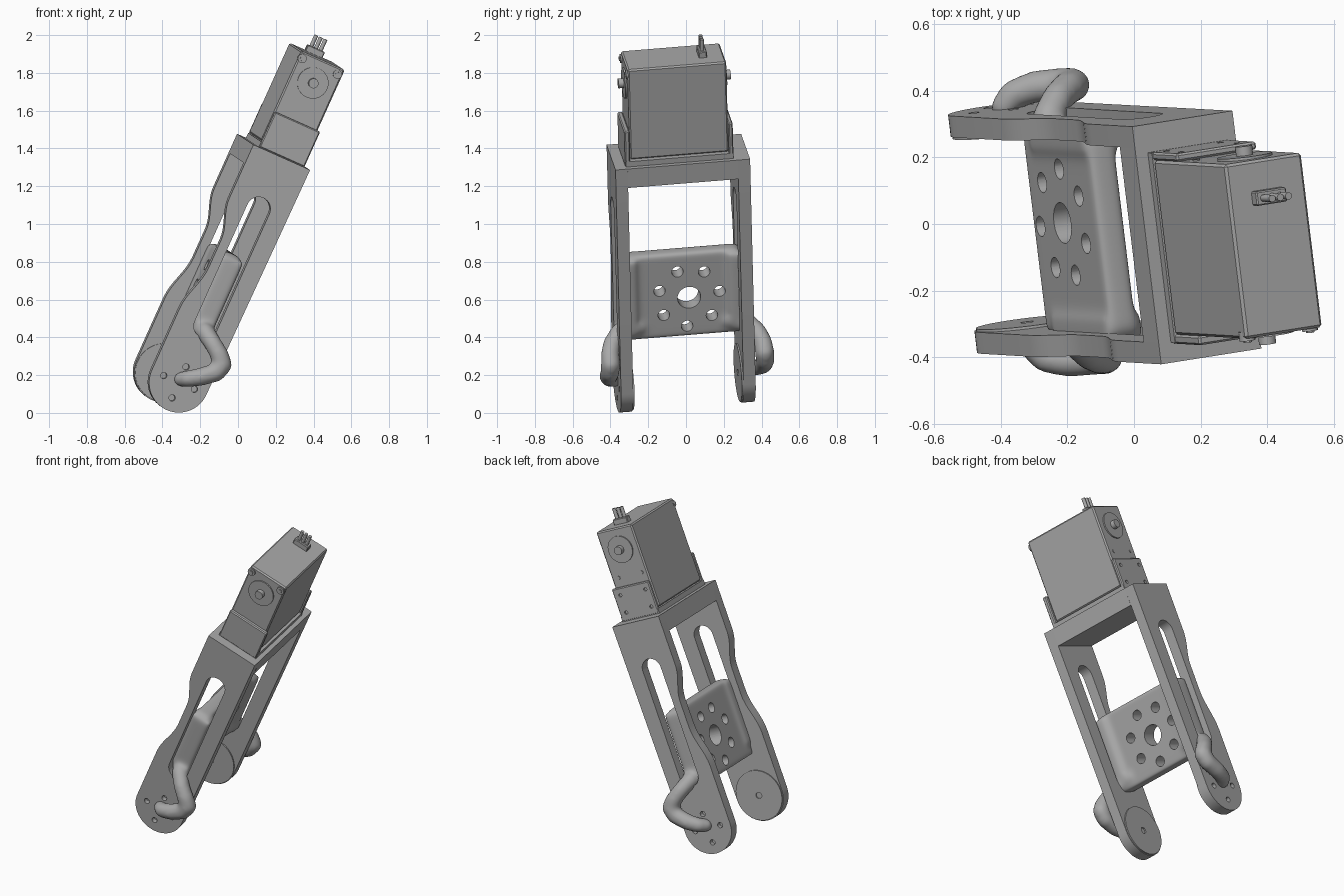
import bpy, bmesh, math
from mathutils import Matrix, Vector

cube = bpy.data.objects.get("Cube")
if cube:
    bpy.data.objects.remove(cube, do_unlink=True)

# Tilted frame: U across an arm, V through the arms, W along the limb
V = Vector((-0.12, 0.985, 0.08)).normalized()
W = Vector((0.41, -0.024, 0.91))
W = (W - V * W.dot(V)).normalized()
U = V.cross(W)
FRAME = Matrix((U, V, W)).transposed().to_4x4()
FRAME.translation = (-0.355, -0.01, 0.19)

grey = bpy.data.materials.new("metal grey")
grey.use_nodes = True
grey.diffuse_color = (0.4, 0.4, 0.4, 1)
grey.node_tree.nodes["Principled BSDF"].inputs["Base Color"].default_value = (0.4, 0.4, 0.4, 1)


def make(name, bm):
    bmesh.ops.recalc_face_normals(bm, faces=bm.faces)
    me = bpy.data.meshes.new(name)
    bm.to_mesh(me)
    bm.free()
    me.materials.append(grey)
    ob = bpy.data.objects.new(name, me)
    bpy.context.collection.objects.link(ob)
    ob.matrix_world = FRAME
    return ob


def add_box(bm, lo, hi, bevel=0):
    lo, hi = Vector(lo), Vector(hi)
    mat = Matrix.Translation((lo + hi) / 2) @ Matrix.Diagonal((*(hi - lo), 1))
    verts = bmesh.ops.create_cube(bm, size=1, matrix=mat)["verts"]
    if bevel:
        edges = list({e for v in verts for e in v.link_edges})
        bmesh.ops.bevel(bm, geom=edges, offset=bevel, segments=1, profile=0.5, affect='EDGES')


def add_rod(bm, a, b, r, sides=24, r_end=None):
    a, b = Vector(a), Vector(b)
    d = b - a
    mat = Matrix.Translation((a + b) / 2) @ d.to_track_quat('Z', 'Y').to_matrix().to_4x4()
    bmesh.ops.create_cone(bm, cap_ends=True, segments=sides, radius1=r, radius2=r_end or r,
                          depth=d.length, matrix=mat)


def add_ball(bm, p, r):
    bmesh.ops.create_uvsphere(bm, u_segments=20, v_segments=12, radius=r,
                              matrix=Matrix.Translation(p))


def add_prism(bm, outline, v0, v1):
    face = bm.faces.new([bm.verts.new((u, v0, w)) for u, w in outline])
    out = bmesh.ops.extrude_face_region(bm, geom=[face])["geom"]
    bmesh.ops.translate(bm, vec=(0, v1 - v0, 0),
                        verts=[g for g in out if isinstance(g, bmesh.types.BMVert)])


def arc(cu, cw, r, a0, a1, n):
    steps = [math.radians(a0 + (a1 - a0) * i / n) for i in range(n + 1)]
    return [(cu + r * math.cos(a), cw + r * math.sin(a)) for a in steps]


def blend(u0, w0, u1, w1, n=8):
    return [(u0 + (u1 - u0) * (1 - math.cos(math.pi * i / n)) / 2, w0 + (w1 - w0) * i / n)
            for i in range(n + 1)]


def bake(ob):
    dg = bpy.context.evaluated_depsgraph_get()
    ob.data = bpy.data.meshes.new_from_object(ob.evaluated_get(dg))
    ob.modifiers.clear()


def cut(ob, cutter_bm):
    cutter = make("cutter", cutter_bm)
    cutter.hide_render = True
    mod = ob.modifiers.new("cut", 'BOOLEAN')
    mod.operation, mod.solver, mod.object = 'DIFFERENCE', 'EXACT', cutter
    bake(ob)
    bpy.data.objects.remove(cutter, do_unlink=True)


parts = []
SIDES = (("front", -1), ("back", 1))

# Side arms: round foot, waisted edge, long slot, screw holes
R, TOP, EDGE = 0.16, 1.31, 0.172
outline = (arc(0, 0, R, 180, 360, 32) + [(EDGE, TOP), (-R, TOP)]
           + blend(-R, 1.0, -0.108, 0.78) + blend(-0.108, 0.62, -R, 0.36))
slot = arc(0.006, 1.01, 0.064, 0, 180, 16) + arc(0.006, 0.33, 0.064, 180, 360, 16)
for side, s in SIDES:
    bm = bmesh.new()
    add_prism(bm, outline, s * 0.295, s * 0.36)
    arm = make(side + "_arm", bm)
    bm = bmesh.new()
    add_prism(bm, slot, s * 0.2, s * 0.5)
    for i in range(4):
        a = i * math.pi / 2
        u, w = 0.09 * math.cos(a), 0.09 * math.sin(a)
        add_rod(bm, (u, s * 0.33, w), (u, s * 0.4, w), 0.017, 16)
    cut(arm, bm)
    parts.append(arm)

    # Pivot pad on the inner face of the foot
    bm = bmesh.new()
    add_rod(bm, (0, s * 0.287, 0), (0, s * 0.3, 0), 0.155, 48)
    pad = make(side + "_pivot_pad", bm)
    bm = bmesh.new()
    add_rod(bm, (0, s * 0.25, 0), (0, s * 0.297, 0), 0.02, 16)
    cut(pad, bm)
    parts.append(pad)

# Bridge joining the arms
bm = bmesh.new()
add_box(bm, (-R, -0.295, 1.2), (EDGE, 0.295, TOP))
parts.append(make("top_bridge", bm))

# Organic web with hooked rods, fused by remeshing
bm = bmesh.new()
add_box(bm, (-0.056, -0.3, 0.25), (0.036, 0.3, 0.735))
# Hook points: across, out, along, radius
hook = [(0.0, 0.24, 0.32, 0.056), (0.005, 0.29, 0.305, 0.056), (0.02, 0.34, 0.3, 0.05),
        (0.075, 0.39, 0.262, 0.048), (0.13, 0.41, 0.22, 0.05), (0.165, 0.412, 0.18, 0.052),
        (0.15, 0.415, 0.13, 0.051), (0.085, 0.415, 0.075, 0.049), (0.03, 0.4, 0.038, 0.045),
        (0.003, 0.365, 0.02, 0.042)]
for side, s in SIDES:
    # Filler in the slot, flaring onto the arm
    v0, v1 = sorted((s * 0.25, s * 0.325))
    add_box(bm, (-0.066, v0, 0.32), (0.06, v1, 0.715))
    pts = [(Vector((u, s * v, w)), r) for u, v, w, r in hook]
    for (a, ra), (b, rb) in zip(pts, pts[1:]):
        add_rod(bm, a, b, ra, r_end=rb)
    for p, r in pts:
        add_ball(bm, p, r)
web = make("cross_web", bm)
mod = web.modifiers.new("fuse", 'REMESH')
mod.mode, mod.voxel_size = 'VOXEL', 0.011
mod = web.modifiers.new("soften", 'SMOOTH')
mod.factor, mod.iterations = 0.5, 20
bake(web)

# Ring of seven holes around a bore
bm = bmesh.new()
add_rod(bm, (-0.2, 0.033, 0.475), (0.2, 0.033, 0.475), 0.062, 40)
for i in range(7):
    a = math.radians(-95) + i * math.tau / 7
    v, w = 0.033 + 0.165 * math.cos(a), 0.475 + 0.165 * math.sin(a)
    add_rod(bm, (-0.2, v, w), (0.2, v, w), 0.031)
cut(web, bm)
parts.append(web)

# Motor cradle: base plate with two upright flaps, the back one drilled
LO, HI = -0.276, 0.252
bm = bmesh.new()
add_box(bm, (-0.12, -0.3, TOP), (0.146, 0.275, 1.34))
add_box(bm, (-0.118, -0.304, TOP), (0.146, LO, 1.515), 0.006)
add_box(bm, (-0.118, HI, TOP), (0.146, 0.276, 1.515), 0.006)
cradle = make("motor_cradle", bm)
bm = bmesh.new()
for u in (-0.08, 0.1):
    for w in (1.36, 1.47):
        add_rod(bm, (u, 0.265, w), (u, 0.3, w), 0.011, 12)
cut(cradle, bm)
parts.append(cradle)

# Motor case in three sections
for name, v0, v1 in (("front", LO, -0.15), ("middle", -0.15, 0.11), ("back", 0.11, HI)):
    bm = bmesh.new()
    add_box(bm, (-0.12, v0, 1.345), (0.134, v1, 1.866))
    rim = [e for e in bm.edges if abs(e.verts[0].co.y - e.verts[1].co.y) > 0.05
           or all(min(abs(v.co.y - LO), abs(v.co.y - HI)) < 0.001 for v in e.verts)]
    bmesh.ops.bevel(bm, geom=rim, offset=0.008, segments=1, profile=0.5, affect='EDGES')
    parts.append(make("motor_case_" + name, bm))

# Output horns and hubs
for side, face, s in (("front", LO, -1), ("back", HI, 1)):
    bm = bmesh.new()
    add_rod(bm, (0.006, face - s * 0.01, 1.735), (0.006, face + s * 0.008, 1.735), 0.083, 48)
    add_rod(bm, (0.006, face - s * 0.01, 1.735), (0.006, face + s * 0.036, 1.735), 0.026, 24)
    parts.append(make(side + "_horn", bm))

# Case screws: two large in front, two small at the back
bm = bmesh.new()
for u in (-0.1, 0.107):
    add_rod(bm, (u, LO + 0.02, 1.83), (u, LO - 0.008, 1.83), 0.024, 16)
    add_rod(bm, (u, LO, 1.83), (u, LO - 0.014, 1.83), 0.013, 6)
    add_rod(bm, (u * 0.8, HI - 0.01, 1.57), (u * 0.8, HI + 0.004, 1.57), 0.011, 12)
parts.append(make("case_screws", bm))

# Cable connector with three pins
bm = bmesh.new()
add_box(bm, (-0.045, 0.117, 1.85), (0.055, 0.16, 1.9), 0.004)
for u in (-0.022, 0.005, 0.032):
    add_rod(bm, (u, 0.138, 1.89), (u, 0.138, 1.963), 0.011, 12)
parts.append(make("cable_connector", bm))

# Smooth shading with sharp edges kept
bpy.ops.object.select_all(action='DESELECT')
for ob in parts:
    ob.select_set(True)
bpy.context.view_layer.objects.active = parts[0]
bpy.ops.object.shade_smooth_by_angle(angle=math.radians(35))
